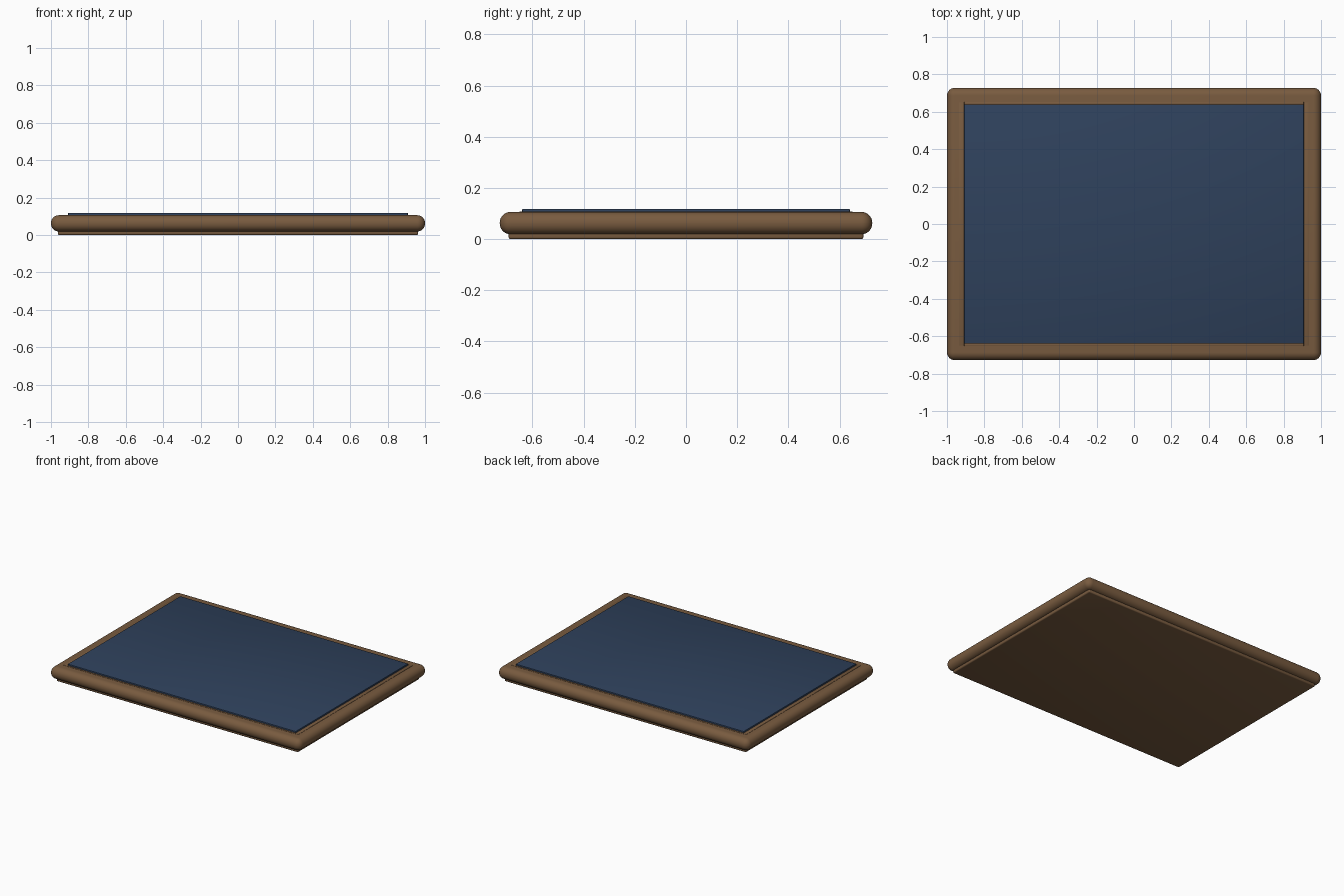
import bpy

if "Cube" in bpy.data.objects:
    bpy.data.objects.remove(bpy.data.objects["Cube"])


def material(name, color):
    m = bpy.data.materials.new(name)
    m.diffuse_color = color
    m.use_nodes = True
    m.node_tree.nodes["Principled BSDF"].inputs["Base Color"].default_value = m.diffuse_color
    return m


wood = material("wood", (0.19, 0.105, 0.05, 1))
cloth = material("blue_cloth", (0.028, 0.053, 0.107, 1))


def slab(name, x, y, z0, z1, mat, bevel=0, segments=3, cx=0, cy=0):
    """Box with half sizes x, y between heights z0 and z1, edges rounded."""
    bpy.ops.mesh.primitive_cube_add(size=1, location=(cx, cy, (z0 + z1) / 2))
    o = bpy.context.object
    o.name = name
    o.scale = (2 * x, 2 * y, z1 - z0)
    bpy.ops.object.transform_apply(location=False, rotation=False, scale=True)
    o.data.materials.append(mat)
    if bevel:
        b = o.modifiers.new("rounding", 'BEVEL')
        b.width = bevel
        b.segments = segments
        b.limit_method = 'NONE'
        bpy.ops.object.modifier_apply(modifier=b.name)
        bpy.ops.object.shade_smooth_by_angle()
    return o


# Bottom plate and full-round tray body
slab("base_plate", 0.963, 0.693, 0.0, 0.04, wood, 0.008)
slab("rounded_body", 1.0, 0.728, 0.019, 0.106, wood, 0.042, 8)

# Low trim strips around the inset
for s, side in ((-1, "left"), (1, "right")):
    slab("trim_" + side, 0.014, 0.65, 0.10, 0.108, wood, 0.002, 2, cx=s * 0.922)
for s, side in ((-1, "front"), (1, "back")):
    slab("trim_" + side, 0.908, 0.007, 0.10, 0.108, wood, 0.002, 2, cy=s * 0.645)

# Blue writing surface
slab("blue_panel", 0.908, 0.64, 0.095, 0.118, cloth, 0.002, 2)
